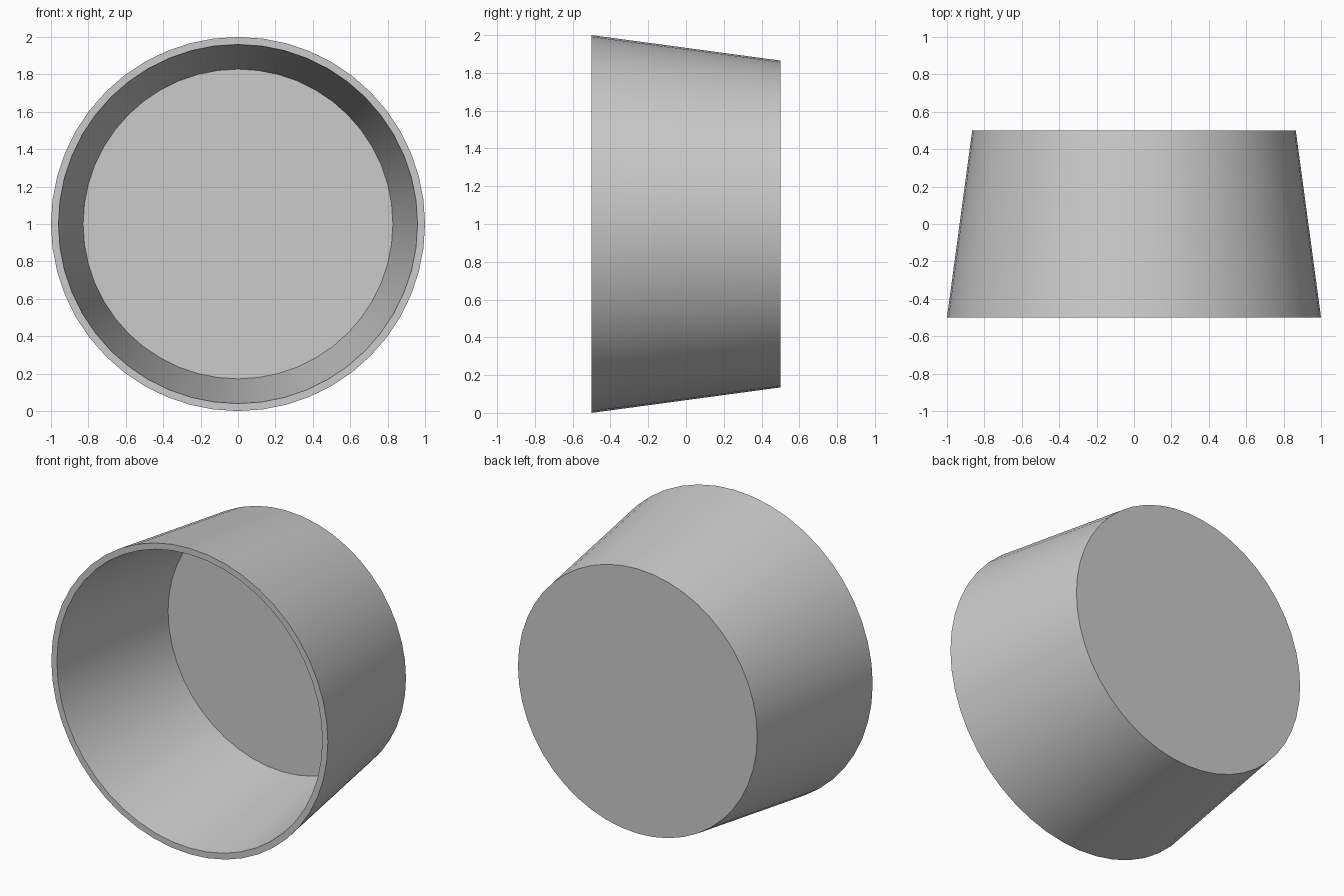
import bpy, bmesh, math
from mathutils import Matrix, Vector

cube = bpy.data.objects.get("Cube")
if cube:
    bpy.data.objects.remove(cube, do_unlink=True)

SEGMENTS = 48

# Single grey material
grey = bpy.data.materials.new("light_grey")
grey.use_nodes = True
colour = (0.6, 0.6, 0.6, 1.0)
grey.diffuse_color = colour
grey.node_tree.nodes["Principled BSDF"].inputs["Base Color"].default_value = colour

# Cup wall profile as (radius, y): outer back, outer rim, inner rim, inner floor
profile = [(0.865, 0.5), (1.0, -0.5), (0.96, -0.5), (0.828, 0.46)]

bm = bmesh.new()
rings = []
for radius, y in profile:
    ring = []
    for i in range(SEGMENTS):
        a = 2 * math.pi * i / SEGMENTS
        ring.append(bm.verts.new((radius * math.cos(a), y, 1 + radius * math.sin(a))))
    rings.append(ring)

# Tapered outer wall, rim and inner wall
for r0, r1 in zip(rings, rings[1:]):
    for i in range(SEGMENTS):
        j = (i + 1) % SEGMENTS
        bm.faces.new((r0[i], r0[j], r1[j], r1[i]))

# Flat back and inner floor
bm.faces.new(rings[0])
bm.faces.new(rings[-1])
bmesh.ops.recalc_face_normals(bm, faces=bm.faces)

mesh = bpy.data.meshes.new("tapered_cup")
bm.to_mesh(mesh)
bm.free()
mesh.materials.append(grey)
cup = bpy.data.objects.new("tapered_cup", mesh)
bpy.context.collection.objects.link(cup)

# Smooth walls with sharp rim and floor edges
bpy.ops.object.select_all(action="DESELECT")
cup.select_set(True)
bpy.context.view_layer.objects.active = cup
bpy.ops.object.shade_smooth_by_angle(angle=math.radians(30))
